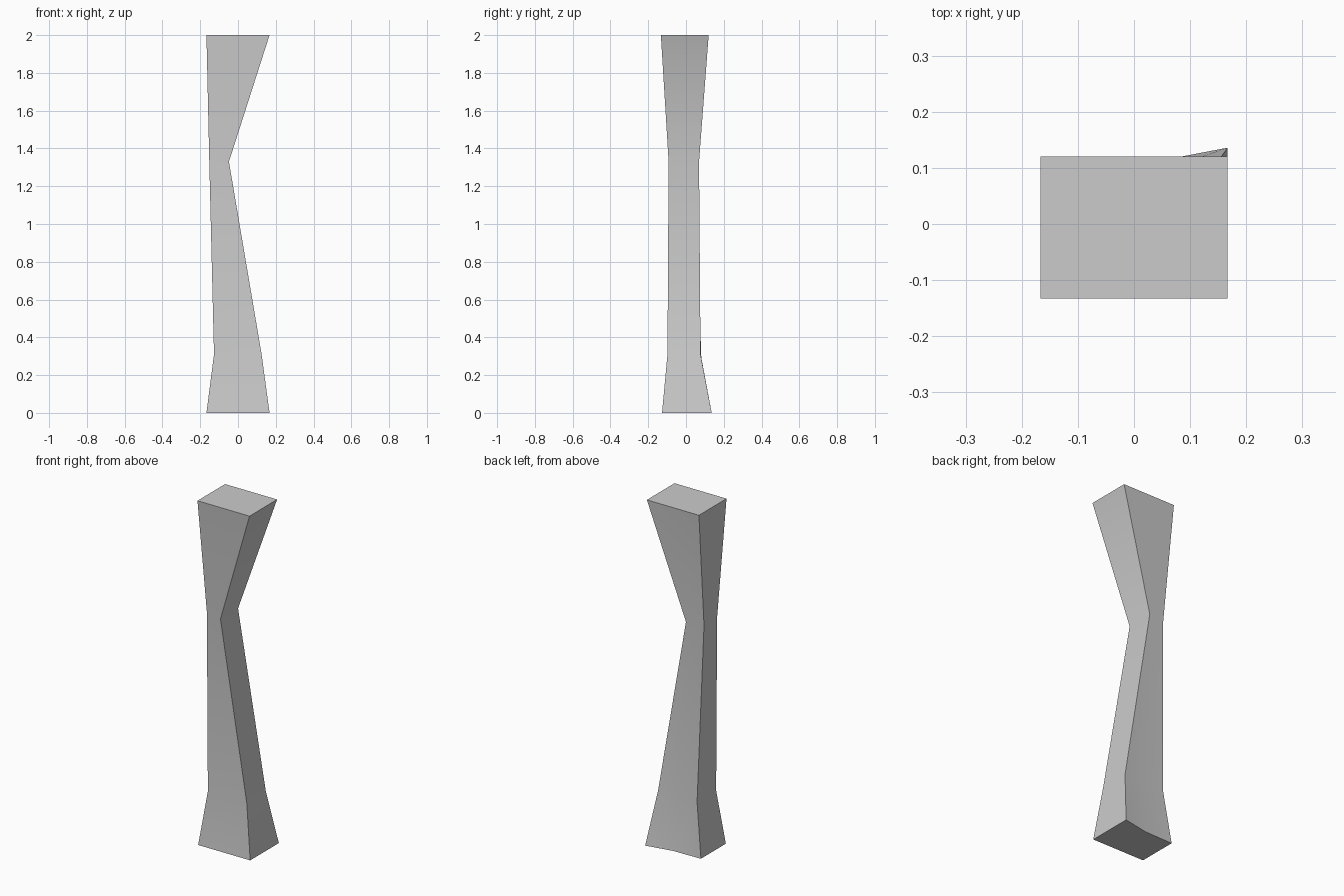
import bpy, bmesh

if "Cube" in bpy.data.objects:
    bpy.data.objects.remove(bpy.data.objects["Cube"])

# Cross-sections: height, then front-left, front-right, back-right, back-middle, back-left
SECTIONS = [
    (0.00, [(-.167, -.127), (.167, -.127), (.167, .136), (.01, .106), (-.167, .102)]),
    (0.31, [(-.127, -.095), (.125, -.098), (.125, .077), (.00, .078), (-.127, .080)]),
    (1.33, [(-.152, -.068), (-.048, -.092), (-.048, .069), (-.10, .060), (-.152, .052)]),
    (2.00, [(-.167, -.133), (.167, -.133), (.167, .120), (.00, .120), (-.167, .120)]),
]

# Carved post: bridge each section to the next, cap both ends
bm = bmesh.new()
rings = [[bm.verts.new((x, y, z)) for x, y in pts] for z, pts in SECTIONS]
for low, high in zip(rings, rings[1:]):
    for i in range(len(low)):
        j = (i + 1) % len(low)
        bm.faces.new((low[i], low[j], high[j], high[i]))
bm.faces.new(rings[0][::-1])
bm.faces.new(rings[-1])
bmesh.ops.recalc_face_normals(bm, faces=bm.faces)

mesh = bpy.data.meshes.new("tapered_post")
bm.to_mesh(mesh)
bm.free()
post = bpy.data.objects.new("tapered_post", mesh)
bpy.context.collection.objects.link(post)

# Soft shading across each side, crisp corners
bpy.context.view_layer.objects.active = post
post.select_set(True)
bpy.ops.object.shade_smooth_by_angle(angle=0.6)
